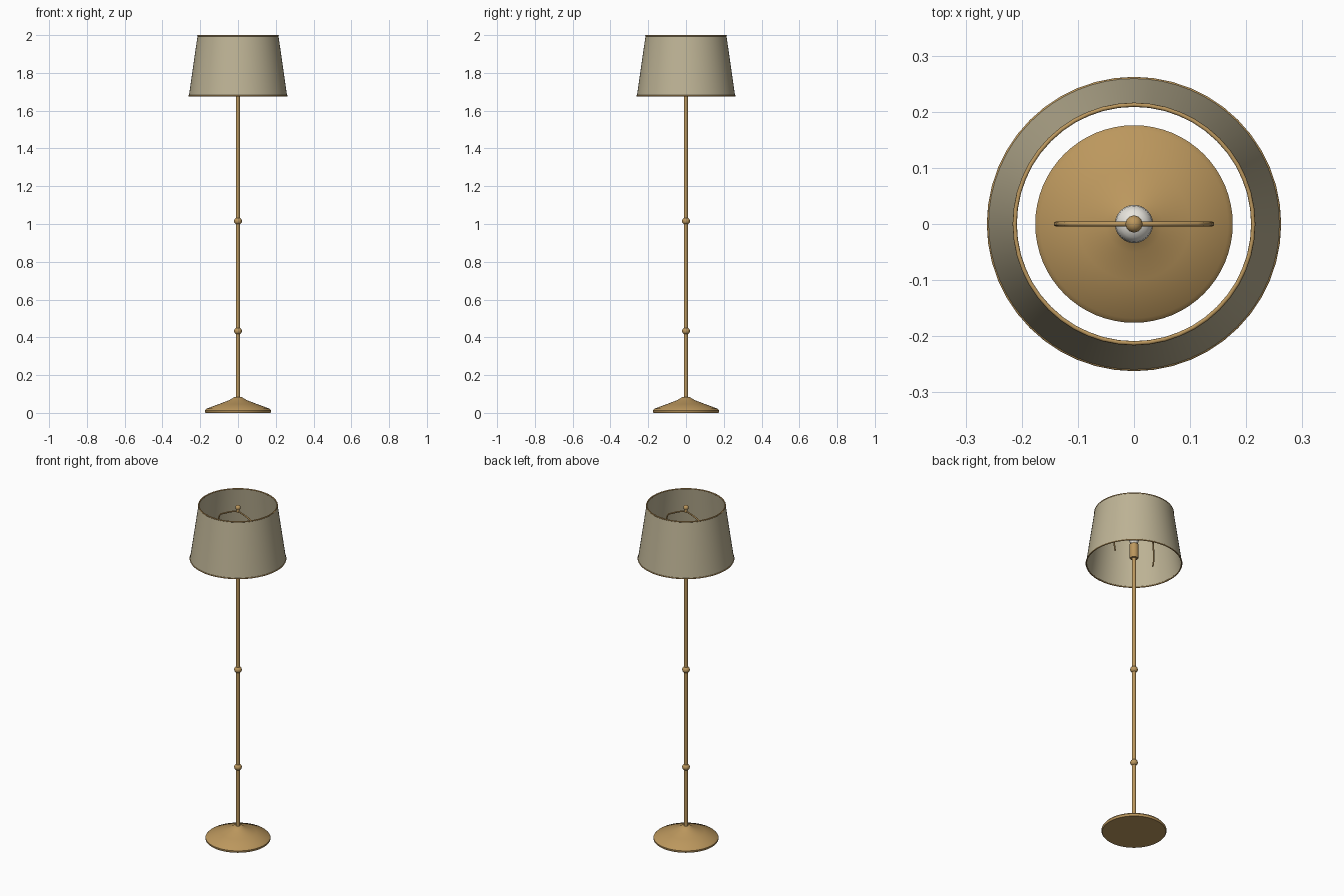
import bpy, bmesh, math

if "Cube" in bpy.data.objects:
    bpy.data.objects.remove(bpy.data.objects["Cube"])


def material(name, rgb):
    m = bpy.data.materials.new(name)
    m.diffuse_color = (*rgb, 1)
    m.use_nodes = True
    m.node_tree.nodes["Principled BSDF"].inputs["Base Color"].default_value = m.diffuse_color
    return m


BRASS = material("aged_brass", (0.50, 0.31, 0.11))
LINEN = material("linen", (0.51, 0.45, 0.30))
GLASS = material("frosted_white", (0.80, 0.78, 0.72))


def lathe(name, profile, mat, n=48, closed=False, angle=40):
    """Revolve an (r, z) profile about the z axis."""
    bm = bmesh.new()
    rings = []
    for r, z in profile:
        if r < 1e-6:
            rings.append([bm.verts.new((0, 0, z))])
        else:
            rings.append([bm.verts.new((r * math.cos(2 * math.pi * i / n),
                                        r * math.sin(2 * math.pi * i / n), z)) for i in range(n)])
    pairs = list(zip(rings, rings[1:]))
    if closed:
        pairs.append((rings[-1], rings[0]))
    for a, b in pairs:
        for i in range(n):
            j = (i + 1) % n
            if len(a) == 1:
                bm.faces.new((a[0], b[j], b[i]))
            elif len(b) == 1:
                bm.faces.new((a[i], a[j], b[0]))
            else:
                bm.faces.new((a[i], a[j], b[j], b[i]))
    bmesh.ops.recalc_face_normals(bm, faces=bm.faces)
    me = bpy.data.meshes.new(name)
    bm.to_mesh(me)
    bm.free()
    me.materials.append(mat)
    ob = bpy.data.objects.new(name, me)
    bpy.context.collection.objects.link(ob)
    bpy.ops.object.select_all(action='DESELECT')
    ob.select_set(True)
    bpy.context.view_layer.objects.active = ob
    bpy.ops.object.shade_smooth_by_angle(angle=math.radians(angle))
    return ob


def ball(name, r, h, z, mat, n=24, steps=12):
    pts = [(r * math.sin(math.pi * k / steps), z - h * math.cos(math.pi * k / steps))
           for k in range(steps + 1)]
    return lathe(name, pts, mat, n)


def ring(name, major, minor, z):
    pts = [(major + minor * math.cos(k * math.pi / 4), z + minor * math.sin(k * math.pi / 4))
           for k in range(8)]
    return lathe(name, pts, BRASS, 48, True, 60)


def rod(name, r, z0, z1, mat=BRASS, n=20):
    return lathe(name, [(0, z0), (r, z0), (r, z1), (0, z1)], mat, n)


# Weighted base and pole
lathe("base", [(0, 0), (.172, 0), (.176, .005), (.176, .013), (.168, .022), (.10, .047),
               (.05, .066), (.032, .076), (.022, .083), (0, .083)], BRASS, 64)
rod("pole", .011, .08, 1.72)
for i, z in enumerate((.433, 1.015)):
    ball(f"pole_knob_{i + 1}", .021, .019, z, BRASS)

# Socket and bulb
lathe("socket", [(0, 1.71), (.022, 1.71), (.025, 1.716), (.025, 1.795), (.02, 1.80), (0, 1.80)], BRASS, 24)
lathe("bulb", [(0, 1.798), (.018, 1.80), (.024, 1.815), (.032, 1.835), (.034, 1.85),
               (.032, 1.866), (.024, 1.878), (.012, 1.884), (0, 1.886)], GLASS, 24, angle=60)

# Drum shade with brass trim on both rims
lathe("shade", [(.260, 1.677), (.214, 1.998), (.211, 1.998), (.257, 1.677)], LINEN, 64, True)
ring("shade_trim_bottom", .2585, .0038, 1.679)
ring("shade_trim_top", .2125, .0038, 1.9962)

# Bent wire harp holding the shade
cu = bpy.data.curves.new("harp", 'CURVE')
cu.dimensions = '3D'
cu.bevel_depth = .0042
cu.bevel_resolution = 2
cu.use_fill_caps = True
half = [(.133, 1.71), (.139, 1.745), (.139, 1.80), (.134, 1.86), (.122, 1.905), (.112, 1.915), (.05, 1.945)]
path = [(-x, z) for x, z in half] + [(0, 1.962)] + half[::-1]
sp = cu.splines.new('POLY')
sp.points.add(len(path) - 1)
for p, (x, z) in zip(sp.points, path):
    p.co = (x, 0, z, 1)
cu.materials.append(BRASS)
bpy.context.collection.objects.link(bpy.data.objects.new("harp", cu))

# Finial
rod("finial_stem", .008, 1.955, 1.975)
ball("finial", .015, .015, 1.983, BRASS)
